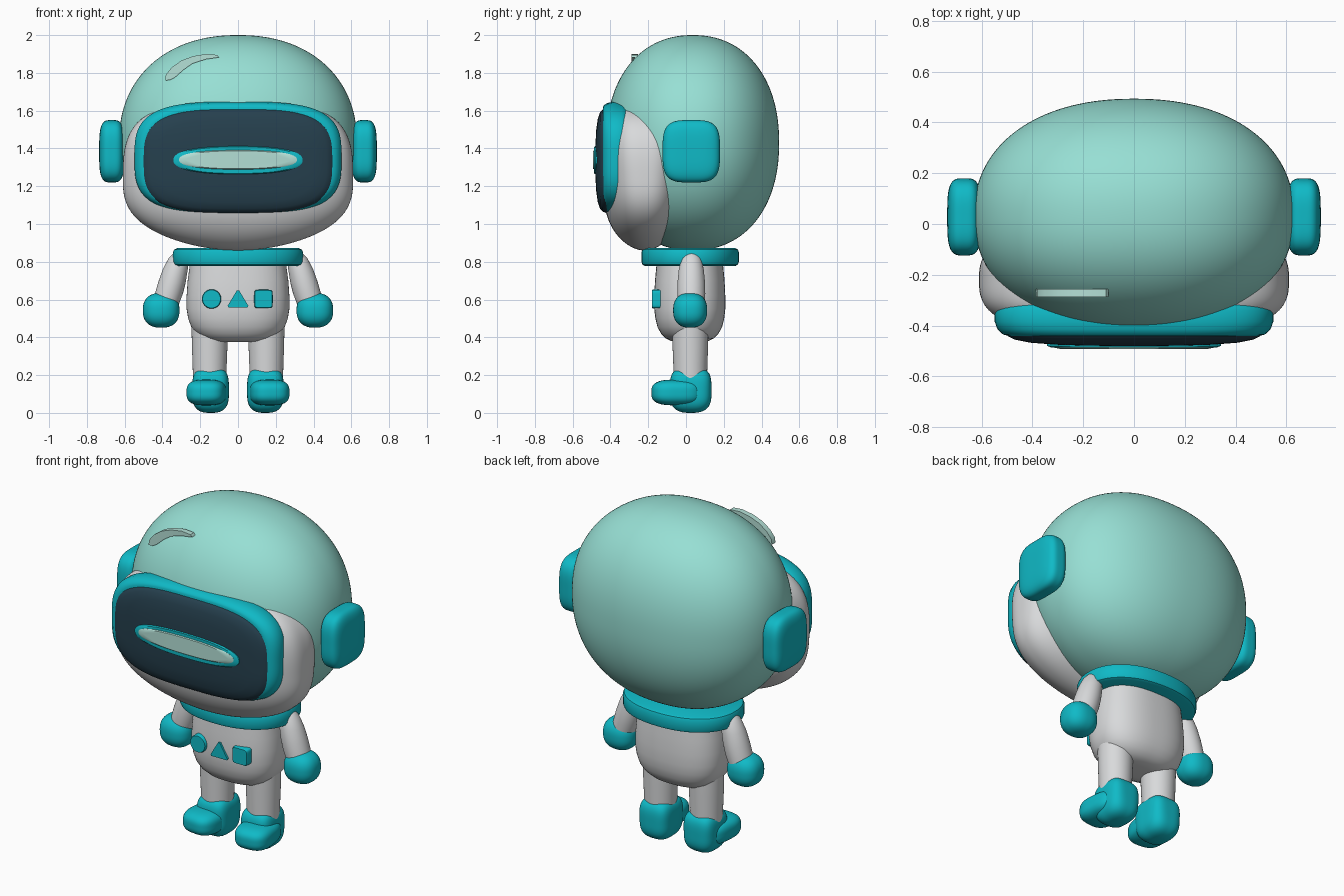
import bpy, bmesh, math
from mathutils import Vector, Matrix

cube = bpy.data.objects.get("Cube")
if cube:
    bpy.data.objects.remove(cube, do_unlink=True)


def material(name, rgb):
    m = bpy.data.materials.new(name)
    m.use_nodes = True
    m.diffuse_color = (*rgb, 1)
    m.node_tree.nodes["Principled BSDF"].inputs["Base Color"].default_value = (*rgb, 1)
    return m


GLASS = material("mint_glass", (0.31, 0.74, 0.66))
CYAN = material("cyan_trim", (0.005, 0.49, 0.57))
WHITE = material("suit_white", (0.69, 0.70, 0.71))
DARK = material("dark_visor", (0.019, 0.051, 0.076))
PALE = material("pale_mint", (0.46, 0.75, 0.68))


def finish(bm, name, mat, angle=40):
    bmesh.ops.recalc_face_normals(bm, faces=bm.faces)
    mesh = bpy.data.meshes.new(name)
    bm.to_mesh(mesh)
    bm.free()
    mesh.materials.append(mat)
    ob = bpy.data.objects.new(name, mesh)
    bpy.context.collection.objects.link(ob)
    bpy.ops.object.select_all(action='DESELECT')
    ob.select_set(True)
    bpy.context.view_layer.objects.active = ob
    bpy.ops.object.shade_smooth_by_angle(angle=math.radians(angle))
    return ob


def blob(name, mat, centre, radii, low=2.0, high=None, turn=0, cuts=23):
    """Superellipsoid; the exponent blends from low (bottom) to high (top)."""
    high = low if high is None else high
    bm = bmesh.new()
    bmesh.ops.create_cube(bm, size=2)
    bmesh.ops.subdivide_edges(bm, edges=bm.edges[:], cuts=cuts, use_grid_fill=True)
    for v in bm.verts:
        d = Vector(math.tan(c * math.pi / 4) for c in v.co).normalized()
        n = low + (high - low) * (0.5 + 0.5 * d.z)
        d /= sum(abs(c) ** n for c in d) ** (1 / n)
        v.co = Vector(c * r for c, r in zip(d, radii))
    bm.transform(Matrix.Translation(centre) @ Matrix.Rotation(turn, 4, 'Z'))
    return finish(bm, name, mat, 60)


def skin(name, mat, rings, angle=40):
    """Joins rings of points into a closed solid."""
    bm = bmesh.new()
    loops = [[bm.verts.new(p) for p in ring] for ring in rings]
    count = len(loops[0])
    for a, b in zip(loops, loops[1:]):
        for i in range(count):
            j = (i + 1) % count
            bm.faces.new((a[i], a[j], b[j], b[i]))
    bm.faces.new(loops[0])
    bm.faces.new(loops[-1])
    return finish(bm, name, mat, angle)


def oval(cu, cv, ru, rv, n, count=64):
    pts = []
    for i in range(count):
        a = 2 * math.pi * i / count
        c, s = math.cos(a), math.sin(a)
        k = (abs(c) ** n + abs(s) ** n) ** (-1 / n)
        pts.append((cu + ru * c * k, cv + rv * s * k))
    return pts


def column(name, mat, rings, n=2.0):
    """Upright loft; each ring is (x, y, z, rx, ry)."""
    return skin(name, mat, [[(u, v, z) for u, v in oval(x, y, rx, ry, n)]
                            for x, y, z, rx, ry in rings])


def badge(name, mat, centre, radii, n, steps):
    """Front-facing oval loft; each step is (y, scale)."""
    return skin(name, mat, [[(u, y, v) for u, v in
                             oval(*centre, radii[0] * s, radii[1] * s, n, 96)]
                            for y, s in steps])


def plate(name, mat, outline, back, front):
    return skin(name, mat, [[(x, y, z) for x, z in outline] for y in (back, front)])


# Helmet and face shell
blob("helmet", GLASS, (0, 0.035, 1.43), (0.63, 0.458, 0.57), 2.2, cuts=35)
blob("face_shell", WHITE, (0, -0.22, 1.25), (0.61, 0.22, 0.39), 2.0, 3.6, cuts=35)

# Visor with its rim and light bar
badge("visor_rim", CYAN, (0, 1.35), (0.548, 0.297), 3.3,
      [(-0.29, 0.9), (-0.32, 0.98), (-0.34, 1), (-0.385, 1),
       (-0.415, 0.98), (-0.435, 0.94), (-0.44, 0.9)])
badge("visor", DARK, (0, 1.336), (0.51, 0.277), 3.3,
      [(-0.38, 1), (-0.425, 1), (-0.441, 0.975), (-0.455, 0.92),
       (-0.467, 0.8), (-0.475, 0.6), (-0.479, 0.35), (-0.48, 0.1)])
badge("light_bar_rim", CYAN, (0, 1.338), (0.342, 0.074), 2.4,
      [(-0.45, 1), (-0.48, 1), (-0.486, 0.95)])
badge("light_bar", PALE, (0, 1.34), (0.312, 0.051), 2.4,
      [(-0.47, 1), (-0.487, 1), (-0.492, 0.92)])

# Glint on the helmet
plate("helmet_glint", PALE,
      [(-0.385, 1.76), (-0.382, 1.79), (-0.35, 1.83), (-0.3, 1.865), (-0.24, 1.888),
       (-0.17, 1.9), (-0.11, 1.895), (-0.1, 1.882), (-0.17, 1.872), (-0.24, 1.85),
       (-0.29, 1.815), (-0.335, 1.775), (-0.36, 1.762)], -0.255, -0.288)

# Collar and torso
column("collar", CYAN, [(0, 0.022, z, 0.345 * s, 0.258 * s) for z, s in
                        [(0.778, 0.93), (0.785, 0.98), (0.8, 1), (0.85, 1),
                         (0.865, 0.98), (0.872, 0.93)]], 2.2)
column("torso", WHITE, [(0, 0.02, z, 0.272 * s, 0.188 * s) for z, s in
                        [(0.375, 0.3), (0.38, 0.52), (0.395, 0.68), (0.42, 0.81),
                         (0.455, 0.91), (0.5, 0.97), (0.55, 1), (0.62, 1),
                         (0.7, 0.98), (0.82, 0.92)]], 2.5)

# Chest buttons
steps = [(-0.12, 1), (-0.173, 1), (-0.179, 0.93)]
badge("round_button", CYAN, (-0.14, 0.603), (0.051, 0.051), 2, steps)
badge("square_button", CYAN, (0.135, 0.603), (0.049, 0.049), 7, steps)
plate("triangle_button", CYAN,
      [(-0.055, 0.566), (-0.05, 0.558), (0.05, 0.558), (0.055, 0.566),
       (0.006, 0.648), (-0.006, 0.648)], -0.12, -0.179)

# Paired parts
for side, s in (("left", 1), ("right", -1)):
    blob(side + "_ear_pad", CYAN, (s * 0.668, 0.028, 1.385), (0.067, 0.152, 0.165), 3.6)
    column(side + "_arm", WHITE, [(s * x, 0.028, z, r, r) for x, z, r in
                                  [(0.30, 0.862, 0.012), (0.305, 0.85, 0.033),
                                   (0.315, 0.82, 0.052), (0.332, 0.76, 0.066),
                                   (0.35, 0.69, 0.073), (0.366, 0.63, 0.074),
                                   (0.385, 0.57, 0.07)]])
    blob(side + "_hand", CYAN, (s * 0.407, 0.022, 0.543), (0.097, 0.09, 0.092), 2.4)
    column(side + "_leg", WHITE, [(s * 0.15, 0.023, z, r, r) for z, r in
                                  [(0.15, 0.088), (0.25, 0.09), (0.35, 0.094),
                                   (0.46, 0.096)]])
    blob(side + "_boot", CYAN, (s * 0.145, 0.025, 0.118), (0.097, 0.11, 0.118), 2.8, 4)
    blob(side + "_toe", CYAN, (s * 0.166, -0.05, 0.108), (0.104, 0.132, 0.068), 3.0,
         turn=s * 0.1)
